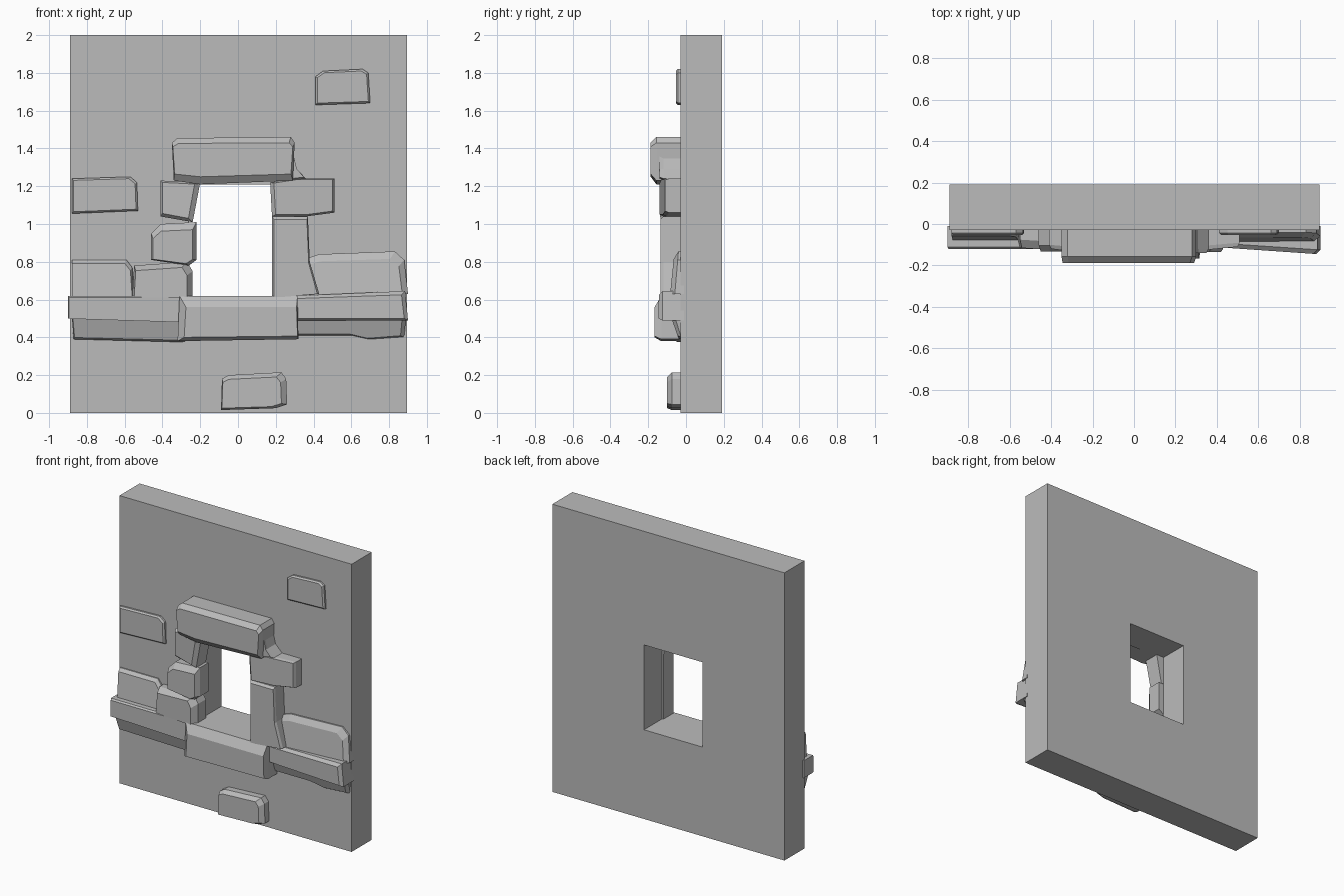
import bpy
import bmesh

cube = bpy.data.objects.get("Cube")
if cube:
    bpy.data.objects.remove(cube, do_unlink=True)

stone_grey = bpy.data.materials.new("stone grey")
stone_grey.use_nodes = True
grey = (0.5, 0.5, 0.5, 1)
stone_grey.diffuse_color = grey
stone_grey.node_tree.nodes["Principled BSDF"].inputs["Base Color"].default_value = grey


def finish(name, bm):
    """Turn a bmesh into a flat-shaded grey object."""
    bmesh.ops.recalc_face_normals(bm, faces=bm.faces)
    mesh = bpy.data.meshes.new(name)
    bm.to_mesh(mesh)
    bm.free()
    mesh.materials.append(stone_grey)
    obj = bpy.data.objects.new(name, mesh)
    bpy.context.collection.objects.link(obj)
    return obj


def bridge(bm, a, b):
    """Join two closed rings of vertices with quads."""
    for i in range(len(a)):
        j = (i + 1) % len(a)
        bm.faces.new((a[i], a[j], b[j], b[i]))


def rectangle(bm, left, right, bottom, top, y):
    corners = ((left, bottom), (right, bottom), (right, top), (left, top))
    return [bm.verts.new((x, y, z)) for x, z in corners]


def wall(name, outer, opening, front, back):
    """Slab with a rectangular opening right through it."""
    bm = bmesh.new()
    rings = [rectangle(bm, *size, y)
             for size, y in ((outer, front), (opening, front), (opening, back), (outer, back))]
    for i in range(len(rings)):
        bridge(bm, rings[i], rings[(i + 1) % len(rings)])
    return finish(name, bm)


def stone(name, outline, depth, inset=(.01, .01, .01, .01), chamfer=.02, tilt_x=0, tilt_z=0):
    """Hewn block: (x, z) outline pushed forward to y = -depth.

    The front face is shrunk by inset (left, right, bottom, top);
    tilt_x and tilt_z make the block deeper towards +x or +z."""
    xs, zs = [p[0] for p in outline], [p[1] for p in outline]
    left, right, bottom, top = min(xs), max(xs), min(zs), max(zs)
    in_left, in_right, in_bottom, in_top = inset
    bm = bmesh.new()
    base, shoulder, face = [], [], []
    for x, z in outline:
        u = (x - left) / (right - left)
        v = (z - bottom) / (top - bottom)
        d = depth + tilt_x * (u - .5) + tilt_z * (v - .5)
        base.append(bm.verts.new((x, -.01, z)))
        shoulder.append(bm.verts.new((x, -d + chamfer, z)))
        face.append(bm.verts.new((x + in_left * (1 - u) - in_right * u, -d,
                                  z + in_bottom * (1 - v) - in_top * v)))
    bridge(bm, base, shoulder)
    bridge(bm, shoulder, face)
    bm.faces.new(face)
    bm.faces.new(base)
    return finish(name, bm)


# Wall slab with the window opening
wall("wall", (-.89, .895, 0, 2), (-.26, .19, .62, 1.21), -.03, .19)

# Lintel above the window and the wedge stone beside it
stone("lintel", [(-.34, 1.23), (-.2, 1.21), (.29, 1.23), (.3, 1.43), (.28, 1.46),
                 (-.32, 1.455), (-.35, 1.43)], .187, (.005, .01, .04, .03), .03)
stone("lintel_wedge", [(.27, 1.23), (.36, 1.24), (.31, 1.29), (.29, 1.37)], .14)

# Left jamb stones
stone("left_jamb_top", [(-.41, 1.04), (-.24, 1.01), (-.2, 1.22), (-.41, 1.23)],
      .13, (.01, .03, .02, .01), tilt_x=.02)
stone("left_jamb_middle", [(-.46, .81), (-.26, .78), (-.22, .81), (-.22, 1.01),
                           (-.41, 1.0), (-.46, .95)], .133, (.01, .02, .01, .04), .03)
stone("left_jamb_bottom", [(-.56, .61), (-.24, .61), (-.24, .75), (-.27, .8),
                           (-.55, .78)], .125, (.01, .03, 0, .03), .04, tilt_x=.02)

# Right jamb stones
stone("right_jamb_top", [(.18, 1.04), (.36, 1.04), (.51, 1.06), (.51, 1.24),
                         (.3, 1.24), (.17, 1.22)], .125, (.02, .01, .01, .005), tilt_x=-.03)
stone("right_jamb_tall", [(.18, .61), (.43, .63), (.38, .8), (.37, 1.04), (.18, 1.04)],
      .135, (.01, .01, 0, .015), .015)

# Sill under the window
stone("sill", [(-.32, .38), (.32, .39), (.315, .62), (-.31, .62)],
      .166, (.035, .005, .02, .06), .035)

# Stone courses left of the sill
stone("left_course_upper", [(-.875, .61), (-.55, .61), (-.56, .77), (-.59, .81),
                            (-.88, .81)], .068, (0, .01, 0, .02), tilt_z=-.02)
stone("left_ledge", [(-.9, .5), (-.3, .48), (-.3, .62), (-.9, .62)],
      .12, (.005, 0, 0, .01), .01)
stone("left_course_lower", [(-.87, .39), (-.3, .375), (-.23, .39), (-.3, .5),
                            (-.88, .51)], .085, (.005, .01, .01, 0), tilt_z=.04)

# Stone courses right of the sill
stone("right_course_upper", [(.38, .62), (.9, .63), (.88, .81), (.83, .855), (.43, .84),
                             (.37, .82)], .075, (.01, .03, 0, .04), .025, tilt_z=-.02)
stone("right_ledge", [(.3, .49), (.9, .49), (.885, .645), (.3, .62)],
      .125, (0, .02, .01, .02), tilt_x=.04)
stone("right_course_lower", [(.3, .41), (.6, .41), (.7, .385), (.88, .4), (.89, .51),
                             (.3, .51)], .06, (0, .02, .01, 0), tilt_z=.04)

# Loose stones showing through the plaster
stone("upper_right_stone", [(.41, 1.63), (.7, 1.64), (.69, 1.8), (.66, 1.82),
                            (.45, 1.81), (.41, 1.78)], .053, chamfer=.01)
stone("left_stone", [(-.88, 1.055), (-.53, 1.07), (-.535, 1.22), (-.57, 1.25),
                     (-.88, 1.24)], .053, chamfer=.01)
stone("bottom_stone", [(-.09, .015), (.2, .025), (.26, .045), (.255, .18), (.23, .215),
                       (-.05, .2), (-.085, .18)], .1, (.005, .03, .01, .025), .025)
